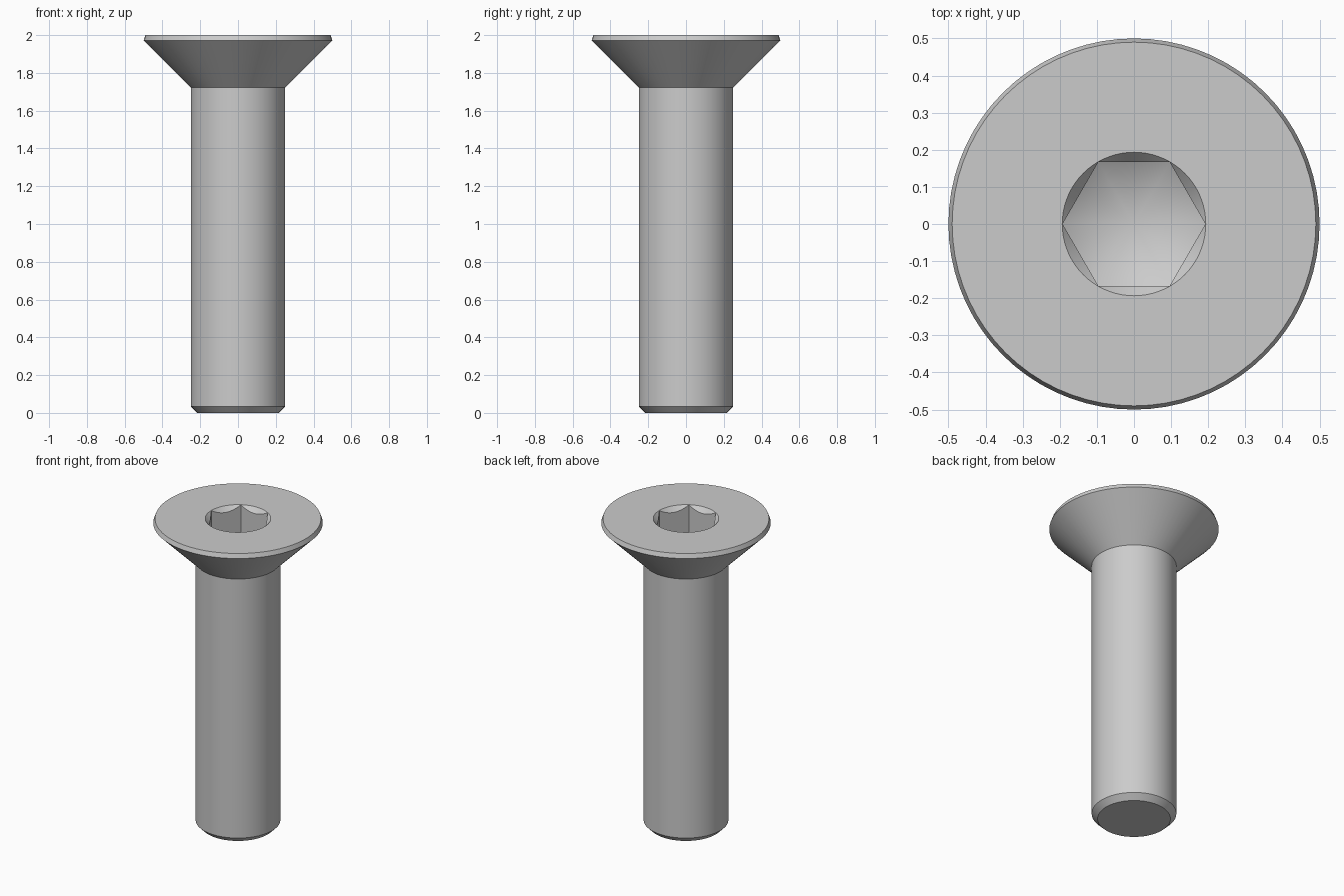
import bpy
import bmesh
from math import cos, sin, pi, radians, sqrt

SEGMENTS = 72          # multiple of six, so socket corners fall on vertices
FLAT = 1 / 6           # centre to flat of the hex socket
CORNER = FLAT * 2 / sqrt(3)
MOUTH = CORNER * 1.005
TOP = 2.0
SOCKET_FLOOR = TOP - 0.183

cube = bpy.data.objects.get("Cube")
if cube:
    bpy.data.objects.remove(cube, do_unlink=True)

steel = bpy.data.materials.new("grey_steel")
steel.use_nodes = True
grey = (0.6, 0.6, 0.6, 1)
steel.diffuse_color = grey
steel.node_tree.nodes["Principled BSDF"].inputs["Base Color"].default_value = grey


def hex_radius(angle):
    return FLAT / cos(angle % (pi / 3) - pi / 6)


def circle(radius, z):
    return lambda a: (radius, z)


def chamfer_edge(a):
    r = hex_radius(a)
    return r, TOP - (MOUTH - r) * 2 / sqrt(3)


def floor_edge(a):
    r = hex_radius(a)
    return r, SOCKET_FLOOR - (CORNER - r) / sqrt(3)


# Rings from the shank tip up over the head and down into the socket
rings = [
    circle(0.215, 0), circle(0.25, 0.035),            # tip chamfer
    circle(0.25, 1.722),                              # shank
    circle(0.5, 1.972), circle(0.49, TOP),            # head cone and rim
    circle(MOUTH, TOP), chamfer_edge, floor_edge,     # socket
]

bm = bmesh.new()
angles = [2 * pi * i / SEGMENTS for i in range(SEGMENTS)]
loops = []
for ring in rings:
    loop = []
    for a in angles:
        r, z = ring(a)
        loop.append(bm.verts.new((r * cos(a), r * sin(a), z)))
    loops.append(loop)

for low, high in zip(loops, loops[1:]):
    for i in range(SEGMENTS):
        j = (i + 1) % SEGMENTS
        bm.faces.new((low[i], low[j], high[j], high[i]))

# Flat tip and conical socket floor
bm.faces.new(loops[0][::-1])
apex = bm.verts.new((0, 0, SOCKET_FLOOR - CORNER / sqrt(3)))
for i in range(SEGMENTS):
    bm.faces.new((loops[-1][i], loops[-1][(i + 1) % SEGMENTS], apex))

bmesh.ops.recalc_face_normals(bm, faces=bm.faces)
mesh = bpy.data.meshes.new("countersunk_screw")
bm.to_mesh(mesh)
bm.free()
mesh.materials.append(steel)

screw = bpy.data.objects.new("countersunk_screw", mesh)
bpy.context.collection.objects.link(screw)
bpy.ops.object.select_all(action="DESELECT")
screw.select_set(True)
bpy.context.view_layer.objects.active = screw
bpy.ops.object.shade_smooth_by_angle(angle=radians(30))
